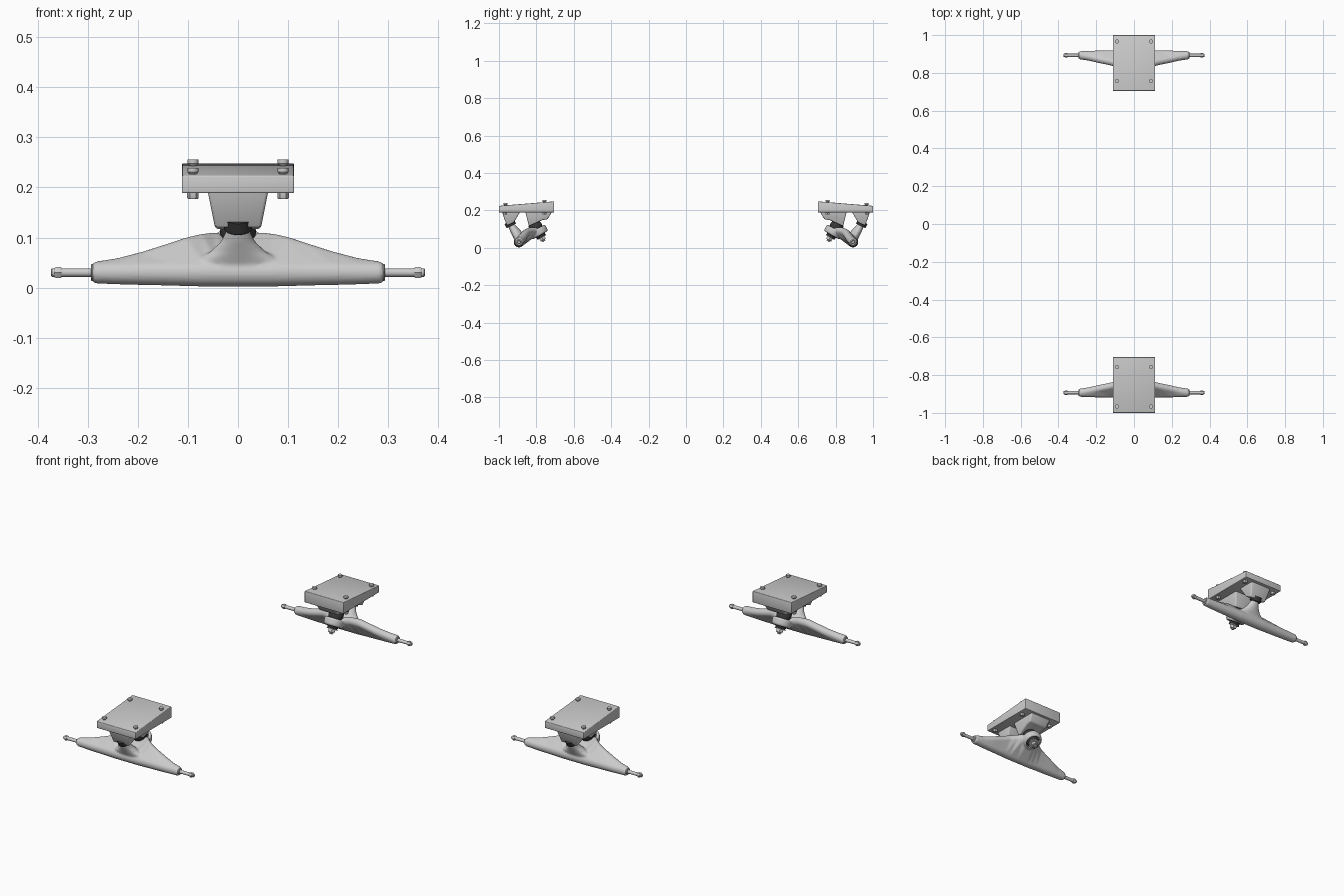
import bpy, bmesh, math
from mathutils import Vector, Matrix

if "Cube" in bpy.data.objects:
    bpy.data.objects.remove(bpy.data.objects["Cube"])

parts = []
dark = bpy.data.materials.new("dark_rubber")
dark.diffuse_color = (0.04, 0.04, 0.04, 1)
dark.use_nodes = True
dark.node_tree.nodes["Principled BSDF"].inputs["Base Color"].default_value = dark.diffuse_color


def bake(bm, name, mods=(), mat=None, keep=True):
    """Turn a bmesh into a smooth-by-angle object with its modifiers applied."""
    bmesh.ops.recalc_face_normals(bm, faces=bm.faces)
    me = bpy.data.meshes.new(name)
    bm.to_mesh(me)
    bm.free()
    ob = bpy.data.objects.new(name, me)
    bpy.context.collection.objects.link(ob)
    for kind, settings in mods:
        m = ob.modifiers.new(kind, kind)
        for k, v in settings.items():
            setattr(m, k, v)
    if mods:
        deps = bpy.context.evaluated_depsgraph_get()
        baked = bpy.data.meshes.new_from_object(ob.evaluated_get(deps))
        ob.modifiers.clear()
        ob.data = baked
    ob.data.shade_smooth()
    ob.data.set_sharp_from_angle(angle=math.radians(35))
    if mat:
        ob.data.materials.append(mat)
    if keep:
        parts.append(ob)
    return ob


def loft(bm, rings):
    rows = [[bm.verts.new(p) for p in ring] for ring in rings]
    n = len(rows[0])
    for a, b in zip(rows, rows[1:]):
        for i in range(n):
            j = (i + 1) % n
            bm.faces.new((a[i], a[j], b[j], b[i]))
    bm.faces.new(rows[0][::-1])
    bm.faces.new(rows[-1])


def turned(bm, origin, axis, profile, seg=32):
    """Closed round part: profile of (distance along axis, radius)."""
    q = Vector(axis).normalized().to_track_quat('Z', 'Y')
    loft(bm, [[Vector(origin) + q @ Vector((r * math.cos(t), r * math.sin(t), s))
               for t in (2 * math.pi * i / seg for i in range(seg))]
              for s, r in profile])


def slab(bm, outline, half_width):
    """Side outline (y, z) extruded across x; half_width is a function of z."""
    loft(bm, [[(s * half_width(z), y, z) for y, z in outline] for s in (-1, 1)])


def bevel(w, n=3):
    return ('BEVEL', dict(width=w, segments=n, limit_method='ANGLE'))


# Key positions of the rear truck
KING = Vector((0, 0.79, 0.088))                # centre of hanger ring
KDIR = Vector((0, 0.5, 0.866)).normalized()    # kingpin axis, towards the plate
PDIR = Vector((0, 0.45, 0.89)).normalized()    # pivot axis
AY, AZ = 0.893, 0.03                           # axle line

# Wedge-shaped mounting plate
bm = bmesh.new()
slab(bm, [(0.705, 0.189), (1.0, 0.189), (1.0, 0.224), (0.705, 0.248)], lambda z: 0.112)
bake(bm, "base_plate", [bevel(0.003)])

# Tapered blocks below the plate
taper = lambda z: 0.06 - (0.19 - z) * 0.2
bm = bmesh.new()
slab(bm, [(0.715, 0.195), (0.74, 0.152), (0.768, 0.148), (0.84, 0.115), (0.86, 0.195)], taper)
bake(bm, "kingpin_block", [bevel(0.006)])
bm = bmesh.new()
slab(bm, [(0.985, 0.195), (0.958, 0.118), (0.92, 0.135), (0.885, 0.195)], taper)
bake(bm, "pivot_block", [bevel(0.006)])

# Mounting bolts and nuts
bm = bmesh.new()
for x in (-0.09, 0.09):
    for y in (0.757, 0.966):
        top = 0.248 - (y - 0.705) * 0.081
        turned(bm, (x, y, 0), (0, 0, 1),
               [(0.182, 0.006), (top, 0.0075), (top + 0.004, 0.011), (top + 0.012, 0.011)], 20)
        turned(bm, (x, y, 0), (0, 0, 1), [(0.177, 0.010), (0.179, 0.0115), (0.192, 0.0115)], 6)
bake(bm, "mounting_bolts")


# Hanger body: hull of a tube circle and a wing circle at each x
def section(x, tube_r, by, bz, br, n=32):
    pts = []
    for i in range(n):
        t = 2 * math.pi * i / n
        d = Vector((0, math.cos(t), math.sin(t)))
        circles = [(Vector((x, AY, AZ)), tube_r), (Vector((x, by, bz)), br)]
        c, r = max(circles, key=lambda k: k[0].dot(d) + k[1])
        pts.append(c + d * r)
    return pts


half = [(0.291, 0.018, AY, AZ, 0.017), (0.284, 0.022, AY, 0.031, 0.021),
        (0.24, 0.0235, 0.885, 0.039, 0.020), (0.19, 0.025, 0.873, 0.052, 0.020),
        (0.14, 0.026, 0.863, 0.068, 0.020), (0.10, 0.027, 0.853, 0.081, 0.020),
        (0.07, 0.028, 0.835, 0.089, 0.019), (0.045, 0.028, 0.812, 0.092, 0.018),
        (0.02, 0.028, 0.80, 0.088, 0.018)]
rows = [(-x, *r) for x, *r in half] + half[::-1]
bm = bmesh.new()
loft(bm, [section(*r) for r in rows])
# Hanger ring around the kingpin
turned(bm, KING, KDIR, [(-0.024, 0.043), (-0.016, 0.048), (0.008, 0.05), (0.014, 0.046)], 48)
# Flared pivot arm
arm = [(0.887, 0.028, 0.16, 0.024), (0.889, 0.05, 0.095, 0.032), (0.899, 0.072, 0.055, 0.033),
       (0.913, 0.092, 0.034, 0.029), (0.927, 0.112, 0.024, 0.023), (0.94, 0.135, 0.017, 0.017)]
loft(bm, [[(hx * math.cos(t), y + hy * math.sin(t), z) for t in
           (2 * math.pi * i / 32 for i in range(32))] for y, z, hx, hy in arm])

# Cutters for the bushing seats
cut = bmesh.new()
turned(cut, KING, KDIR, [(-0.09, 0.037), (-0.008, 0.036)], 48)
turned(cut, KING, KDIR, [(0.008, 0.038), (0.09, 0.04)], 48)
cutter = bake(cut, "seat_cutter", keep=False)
cutter.hide_render = True
bake(bm, "hanger", [('REMESH', dict(mode='VOXEL', voxel_size=0.0035)),
                    ('SMOOTH', dict(factor=0.5, iterations=8)),
                    ('BOOLEAN', dict(operation='DIFFERENCE', object=cutter, solver='EXACT'))])
bpy.data.objects.remove(cutter)

# Axle with end nuts and collars
bm = bmesh.new()
turned(bm, (0, AY, AZ), (1, 0, 0), [(-0.373, 0.007), (-0.371, 0.0085), (0.371, 0.0085), (0.373, 0.007)], 24)
for s in (-1, 1):
    turned(bm, (0, AY, AZ), (s, 0, 0), [(0.352, 0.011), (0.354, 0.0125), (0.364, 0.0125), (0.366, 0.011)], 6)
    turned(bm, (0, AY, AZ), (s, 0, 0), [(0.282, 0.017), (0.292, 0.017), (0.294, 0.015)], 32)
bake(bm, "axle")

# Rubber bushings and pivot cup
bm = bmesh.new()
turned(bm, KING, KDIR, [(0.006, 0.030), (0.012, 0.034), (0.028, 0.036), (0.044, 0.034), (0.05, 0.030)])
turned(bm, KING, KDIR, [(-0.036, 0.022), (-0.033, 0.025), (-0.012, 0.031), (-0.006, 0.031)])
turned(bm, (0, 0.937, 0.122), PDIR, [(-0.006, 0.026), (-0.004, 0.028), (0.02, 0.028)])
bake(bm, "rubber_bushings", mat=dark)

# Kingpin with washer and nut
bm = bmesh.new()
turned(bm, KING, KDIR, [(-0.062, 0.007), (-0.06, 0.009), (0.06, 0.009)], 24)
turned(bm, KING, KDIR, [(-0.039, 0.027), (-0.035, 0.027)])
turned(bm, KING, KDIR, [(-0.055, 0.015), (-0.053, 0.018), (-0.038, 0.018)], 6)
bake(bm, "kingpin")

# Front truck: every part turned half around
for ob in parts:
    other = ob.copy()
    other.name = "front_" + ob.name
    other.matrix_world = Matrix.Rotation(math.pi, 4, 'Z')
    bpy.context.collection.objects.link(other)
    ob.name = "rear_" + ob.name
